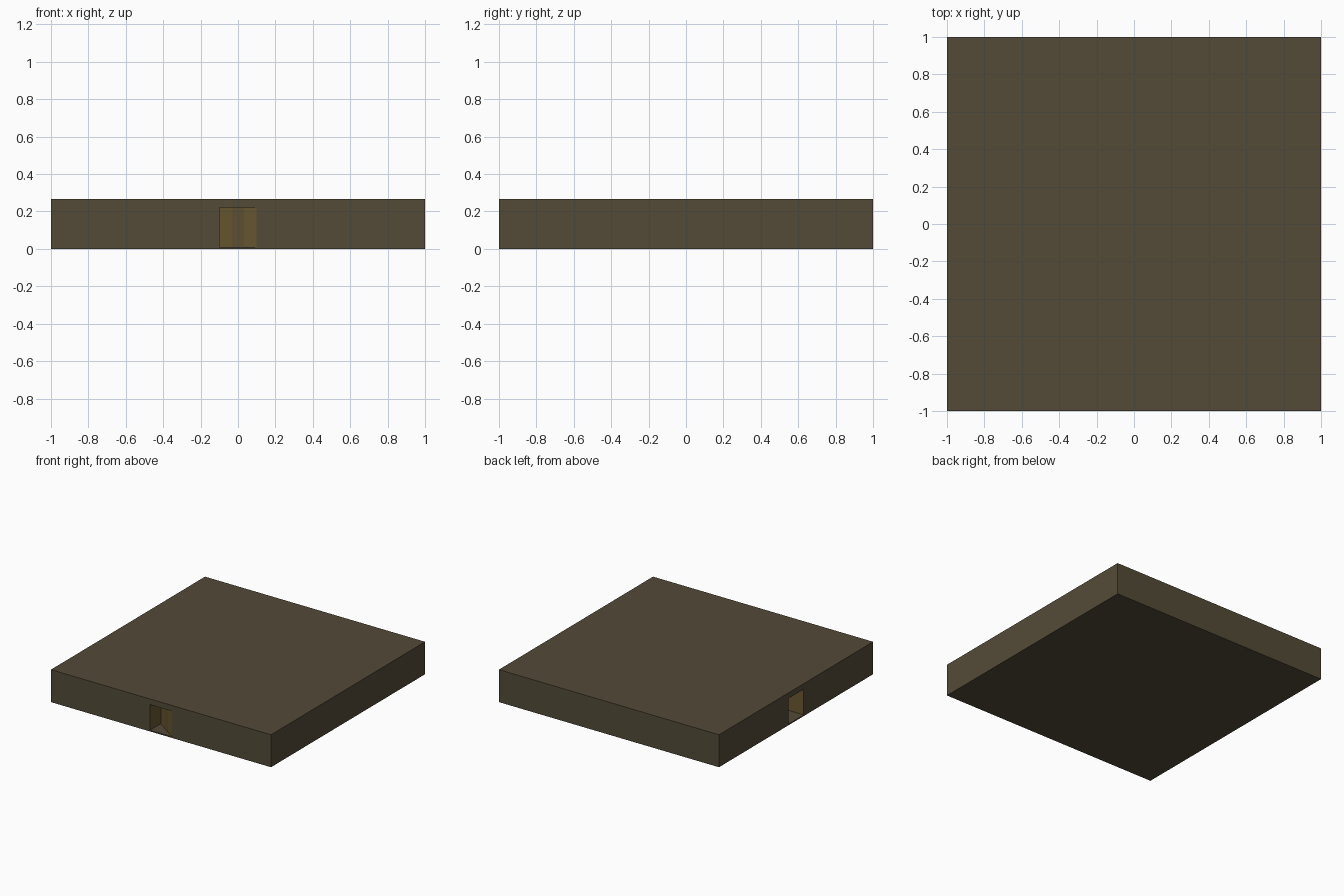
import bpy, bmesh

if "Cube" in bpy.data.objects:
    bpy.data.objects.remove(bpy.data.objects["Cube"])

TOP, LINTEL, FLOOR = 0.267, 0.22, 0.01


def mat(name, rgb):
    m = bpy.data.materials.new(name)
    m.diffuse_color = (*rgb, 1)
    m.use_nodes = True
    m.node_tree.nodes["Principled BSDF"].inputs["Base Color"].default_value = m.diffuse_color
    return m


olive = mat("olive brown", (0.088, 0.070, 0.040))
ochre = mat("dull ochre", (0.145, 0.100, 0.032))
dark_ochre = mat("dark ochre", (0.122, 0.090, 0.032))


def prism(name, outline, z0, z1, mats):
    """Extrude a flat outline between two heights."""
    bm = bmesh.new()
    face = bm.faces.new([bm.verts.new((x, y, z0)) for x, y in outline])
    ext = bmesh.ops.extrude_face_region(bm, geom=[face])
    for v in ext["geom"]:
        if isinstance(v, bmesh.types.BMVert):
            v.co.z = z1
    bmesh.ops.recalc_face_normals(bm, faces=bm.faces)
    me = bpy.data.meshes.new(name)
    bm.to_mesh(me)
    bm.free()
    for m in mats:
        me.materials.append(m)
    ob = bpy.data.objects.new(name, me)
    bpy.context.collection.objects.link(ob)
    return ob


square = [(-1, -1), (1, -1), (1, 1), (-1, 1)]

# thin base plate and the thick slab above it
prism("base_plate", square, 0, FLOOR, [olive])
slab = prism("slab", square, FLOOR, TOP, [olive, ochre, dark_ochre])

# front entrance with an angled back wall in three panels, straight left entrance
front = [(-0.1, -1.1), (0.1, -1.1), (0.1, -0.998),
         (0.033, -0.953), (-0.033, -0.907), (-0.1, -0.86)]
left = [(-1.1, -0.1), (-0.7, -0.1), (-0.7, 0.1), (-1.1, 0.1)]
for label, outline in (("front", front), ("left", left)):
    cutter = prism(label + "_entrance_cutter", outline, -0.1, LINTEL, [olive])
    cutter.hide_render = True
    mod = slab.modifiers.new(label + "_entrance", 'BOOLEAN')
    mod.object = cutter
    mod.solver = 'EXACT'
    bpy.context.view_layer.objects.active = slab
    bpy.ops.object.modifier_apply(modifier=mod.name)
    bpy.data.objects.remove(cutter)

# colour the entrance walls, with a darker middle panel at the front
for p in slab.data.polygons:
    c = p.center
    inside = max(abs(c.x), abs(c.y)) < 0.9995 and FLOOR + 0.005 < c.z < TOP - 0.005
    p.material_index = 0
    if inside:
        p.material_index = 2 if abs(c.x) < 0.02 and abs(p.normal.z) < 0.5 else 1
